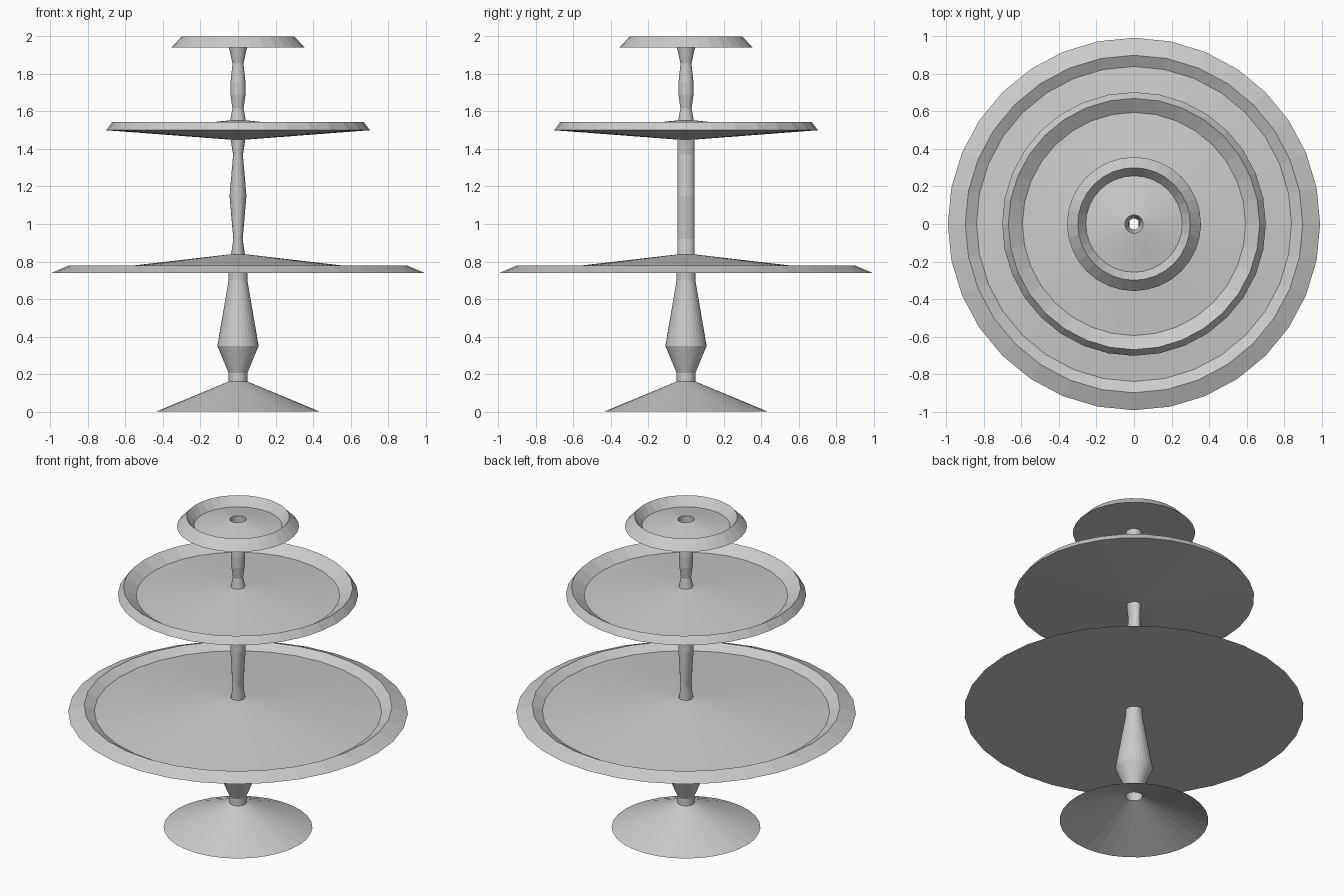
import bpy, bmesh
from math import sin, cos, tau

SIDES = 32

cube = bpy.data.objects.get("Cube")
if cube:
    bpy.data.objects.remove(cube, do_unlink=True)

# One plain grey finish for the whole stand
GREY = (0.6, 0.6, 0.6, 1.0)
grey = bpy.data.materials.new("light_grey")
grey.use_nodes = True
grey.diffuse_color = GREY
grey.node_tree.nodes["Principled BSDF"].inputs["Base Color"].default_value = GREY


def lathe(name, profile):
    """Revolve (x radius, z) or (x radius, z, y radius) points around z."""
    bm = bmesh.new()
    rings = []
    for rx, z, *rest in profile:
        ry = rest[0] if rest else rx
        rings.append([bm.verts.new((rx * cos(tau * i / SIDES),
                                    ry * sin(tau * i / SIDES), z))
                      for i in range(SIDES)])
    for low, high in zip(rings, rings[1:]):
        for i in range(SIDES):
            j = (i + 1) % SIDES
            bm.faces.new((low[i], low[j], high[j], high[i]))
    mesh = bpy.data.meshes.new(name)
    bm.to_mesh(mesh)
    bm.free()
    mesh.materials.append(grey)
    obj = bpy.data.objects.new(name, mesh)
    bpy.context.collection.objects.link(obj)
    return obj


def tray(name, hole, under, edge, rim, floor, crown):
    """Dish: underside out to the edge, up to the rim, down to a coned floor."""
    lathe(name, [(hole, under), edge, rim, floor, (hole, crown)])


# Hollow conical foot
lathe("base", [(0.435, 0.0), (0.05, 0.16)])

# Hollow turned stems
lathe("lower_stem", [(0.05, 0.16), (0.05, 0.205), (0.11, 0.35),
                     (0.05, 0.70), (0.05, 0.745)])
DEPTH = 0.045  # the middle stem is shaped across x only
lathe("middle_stem", [(x, z, DEPTH) for x, z in (
    (0.037, 0.835), (0.025, 0.92), (0.045, 1.15), (0.026, 1.37), (0.04, 1.455))])
lathe("upper_stem", [(0.042, 1.55), (0.03, 1.615), (0.04, 1.69), (0.04, 1.755),
                     (0.029, 1.855), (0.048, 1.94), (0.048, 1.985)])

# Three trays
tray("bottom_tray", 0.045, 0.74, (0.993, 0.74), (0.90, 0.78), (0.84, 0.746), 0.838)
tray("middle_tray", 0.042, 1.45, (0.703, 1.50), (0.67, 1.545), (0.595, 1.495), 1.553)
tray("top_tray", 0.048, 1.94, (0.357, 1.94), (0.30, 2.0), (0.257, 1.945), 1.985)
